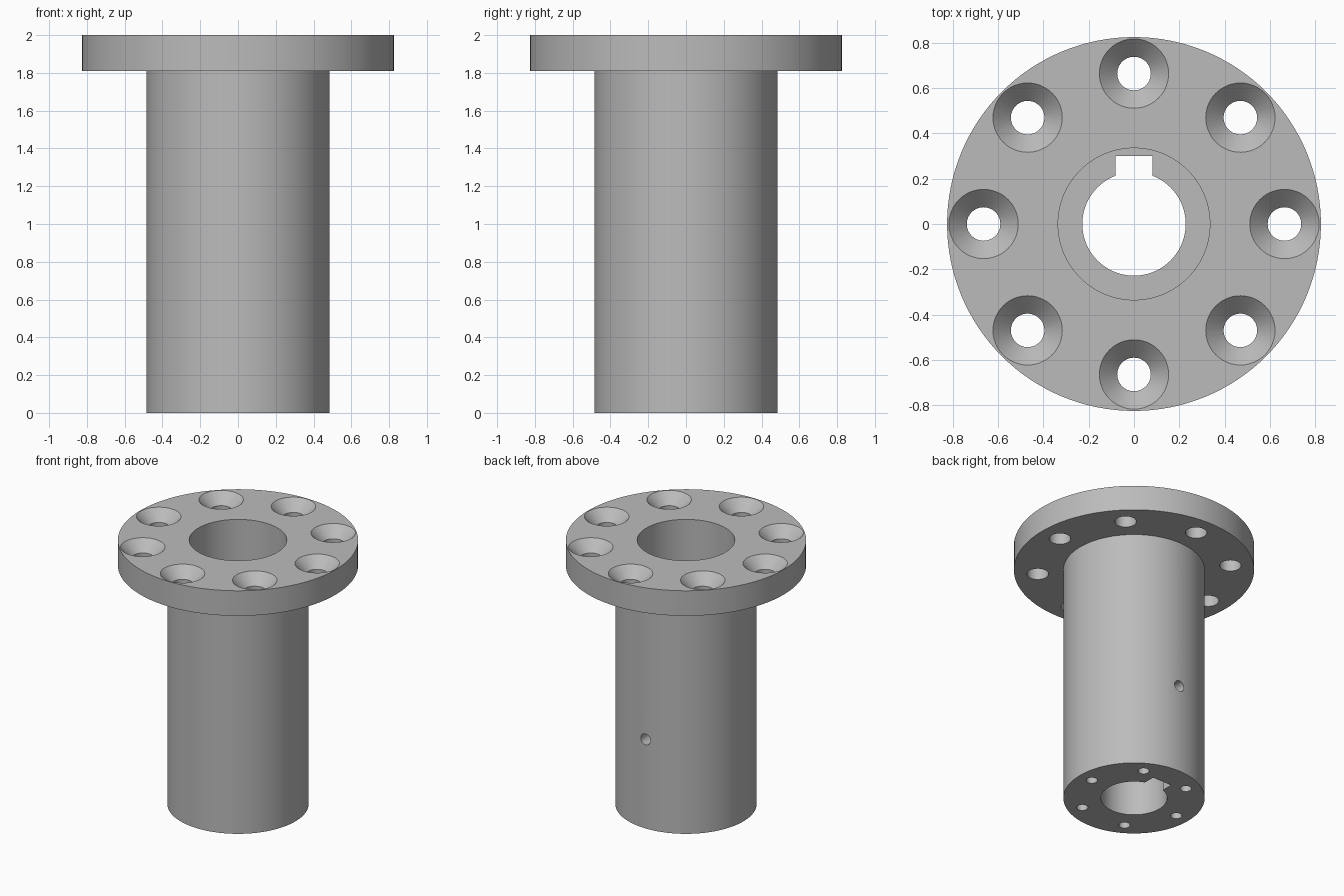
import bpy, bmesh, math
from mathutils import Matrix, Vector

cube = bpy.data.objects.get("Cube")
if cube:
    bpy.data.objects.remove(cube, do_unlink=True)

FLANGE_R, SHAFT_R, SOCKET_R, BORE_R = 0.825, 0.485, 0.335, 0.228
HEIGHT, FLANGE_Z, SOCKET_Z = 2.0, 1.81, 1.2

steel = bpy.data.materials.new("plain grey steel")
steel.use_nodes = True
grey = (0.5, 0.5, 0.5, 1)
steel.diffuse_color = grey
steel.node_tree.nodes["Principled BSDF"].inputs["Base Color"].default_value = grey


def make_object(name, bm):
    bmesh.ops.recalc_face_normals(bm, faces=bm.faces[:])
    mesh = bpy.data.meshes.new(name)
    bm.to_mesh(mesh)
    bm.free()
    mesh.materials.append(steel)
    obj = bpy.data.objects.new(name, mesh)
    bpy.context.collection.objects.link(obj)
    return obj


def lathe(name, profile, steps, closed=False):
    """Turn a (radius, height) profile around the z axis."""
    bm = bmesh.new()
    verts = [bm.verts.new((r, 0, z)) for r, z in profile]
    edges = [bm.edges.new(pair) for pair in zip(verts, verts[1:])]
    if closed:
        edges.append(bm.edges.new((verts[-1], verts[0])))
    bmesh.ops.spin(bm, geom=verts + edges, cent=(0, 0, 0), axis=(0, 0, 1),
                   angle=math.tau, steps=steps)
    bmesh.ops.remove_doubles(bm, verts=bm.verts[:], dist=1e-5)
    return make_object(name, bm)


def cut(target, cutter):
    cutter.hide_render = True
    mod = target.modifiers.new("cut", 'BOOLEAN')
    mod.operation = 'DIFFERENCE'
    mod.solver = 'EXACT'
    mod.object = cutter
    bpy.context.view_layer.objects.active = target
    bpy.ops.object.modifier_apply(modifier=mod.name)
    bpy.data.objects.remove(cutter, do_unlink=True)


def around(count, radius):
    for i in range(count):
        a = math.tau * i / count
        yield Matrix.Translation((radius * math.cos(a), radius * math.sin(a), 0))


# Flanged sleeve with a wide socket above a narrower bore
sleeve = lathe("flanged_sleeve", [
    (BORE_R, 0), (SHAFT_R, 0), (SHAFT_R, FLANGE_Z), (FLANGE_R, FLANGE_Z),
    (FLANGE_R, HEIGHT), (SOCKET_R, HEIGHT), (SOCKET_R, SOCKET_Z),
    (BORE_R, SOCKET_Z)], 128, closed=True)

# Countersunk screw holes in the flange
for place in around(8, 0.664):
    hole = lathe("countersink_cutter", [
        (0, 1.7), (0.074, 1.7), (0.074, 1.921), (0.153, HEIGHT),
        (0.153, 2.1), (0, 2.1)], 48)
    hole.data.transform(place)
    cut(sleeve, hole)

# Blind holes in the bottom end
for place in around(6, 0.378):
    hole = lathe("end_hole_cutter", [
        (0, -0.1), (0.039, -0.1), (0.039, 0.25), (0, 0.27)], 32)
    hole.data.transform(place)
    cut(sleeve, hole)

# Keyway along the back of the bore
bm = bmesh.new()
bmesh.ops.create_cube(bm, size=1)
bmesh.ops.scale(bm, vec=Vector((0.162, 0.3, 1.6)), verts=bm.verts[:])
bmesh.ops.translate(bm, vec=Vector((0, 0.15, 0.7)), verts=bm.verts[:])
cut(sleeve, make_object("keyway_cutter", bm))

# Set screw hole from the back into the keyway
screw_hole = lathe("set_screw_cutter", [
    (0, 0.2), (0.041, 0.2), (0.041, 0.7), (0, 0.7)], 32)
screw_hole.data.transform(Matrix.Translation((0, 0, 0.675))
                          @ Matrix.Rotation(-math.pi / 2, 4, 'X'))
cut(sleeve, screw_hole)

# Smooth round walls, crisp rims
bpy.ops.object.select_all(action='DESELECT')
sleeve.select_set(True)
bpy.context.view_layer.objects.active = sleeve
bpy.ops.object.shade_smooth_by_angle(angle=math.radians(30))
